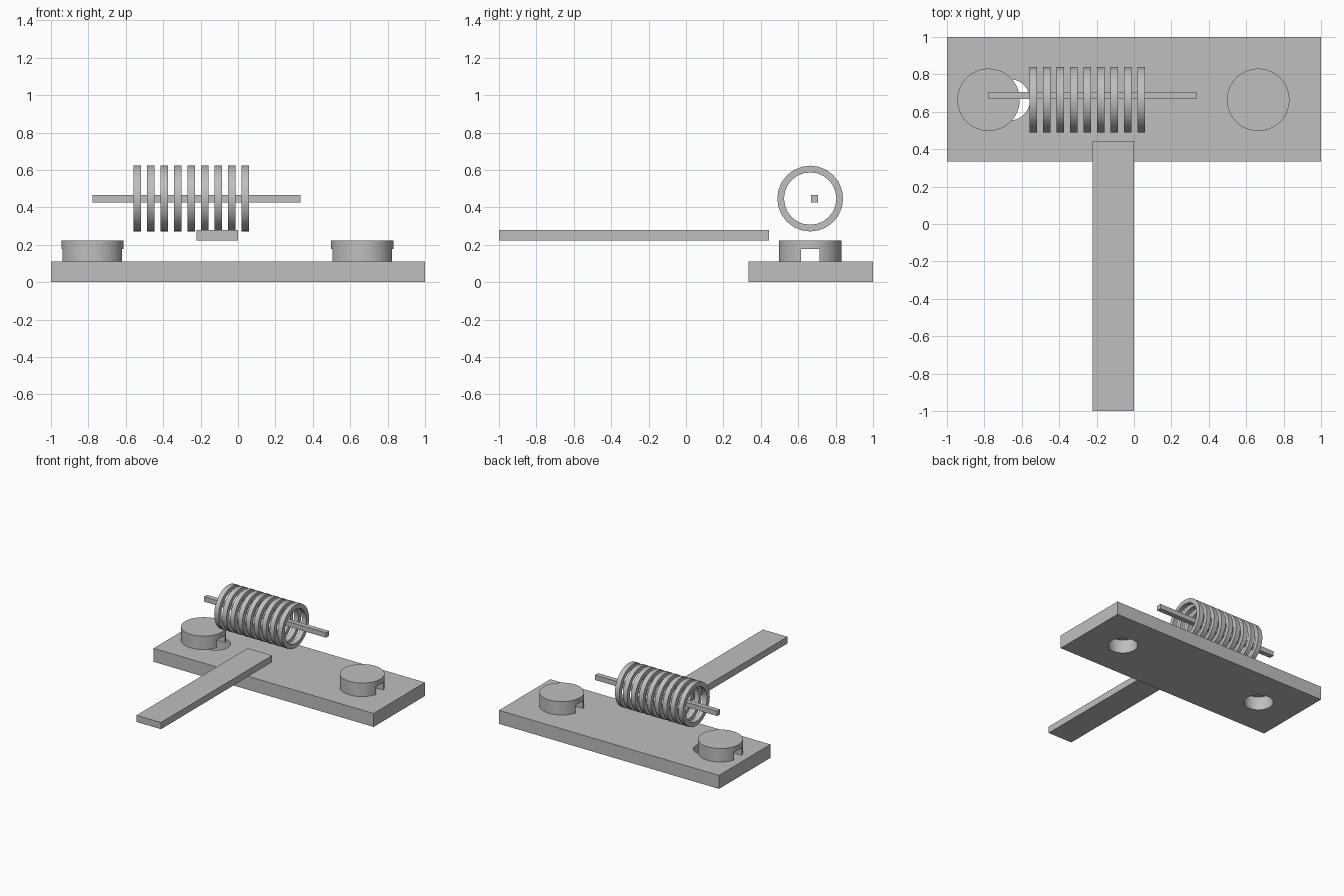
import bpy
import math

if "Cube" in bpy.data.objects:
    bpy.data.objects.remove(bpy.data.objects["Cube"], do_unlink=True)

# Single grey material
grey = bpy.data.materials.new("plain grey")
grey.use_nodes = True
GREY = (0.52, 0.52, 0.52, 1)
grey.diffuse_color = GREY
grey.node_tree.nodes["Principled BSDF"].inputs["Base Color"].default_value = GREY


def finish(name):
    obj = bpy.context.object
    obj.name = obj.data.name = name
    obj.data.materials.append(grey)
    return obj


def box(name, low, high):
    centre = [(a + b) / 2 for a, b in zip(low, high)]
    bpy.ops.mesh.primitive_cube_add(size=1, location=centre)
    bpy.context.object.scale = [b - a for a, b in zip(low, high)]
    bpy.ops.object.transform_apply(location=False, rotation=False, scale=True)
    return finish(name)


def cylinder(name, radius, depth, centre, sides=48, along_x=False):
    turn = (0, math.pi / 2, 0) if along_x else (0, 0, 0)
    bpy.ops.mesh.primitive_cylinder_add(vertices=sides, radius=radius, depth=depth,
                                        location=centre, rotation=turn)
    return finish(name)


def cut(obj, cutter):
    mod = obj.modifiers.new("cut", "BOOLEAN")
    mod.operation = "DIFFERENCE"
    mod.solver = "EXACT"
    mod.object = cutter
    bpy.ops.object.select_all(action="DESELECT")
    obj.select_set(True)
    bpy.context.view_layer.objects.active = obj
    bpy.ops.object.modifier_apply(modifier=mod.name)
    bpy.data.objects.remove(cutter, do_unlink=True)


def smooth(obj):
    bpy.ops.object.select_all(action="DESELECT")
    obj.select_set(True)
    bpy.context.view_layer.objects.active = obj
    bpy.ops.object.shade_smooth_by_angle(angle=math.radians(30))


AXIS_Y = 0.664   # shared centre line of plate, pins and coil
PLATE_TOP = 0.111

# Base plate with two through holes
plate = box("base_plate", (-1, 0.333, 0), (1, 1, PLATE_TOP))
for x in (-0.667, 0.667):
    cut(plate, cylinder("hole_cutter", 0.111, 0.5, (x, AXIS_Y, 0.05)))
smooth(plate)

# Round pins, each with a slot across its underside
for name, x in (("right_pin", -0.778), ("left_pin", 0.664)):
    pin = cylinder(name, 0.167, 0.111, (x, AXIS_Y, PLATE_TOP + 0.0555))
    cut(pin, box("slot_cutter", (x - 0.3, AXIS_Y - 0.05, 0),
                 (x + 0.3, AXIS_Y + 0.05, 0.178)))
    smooth(pin)

# Coil made of separate rings
COIL_Z = 0.447
for i in range(9):
    centre = (-0.538 + i * 0.072, AXIS_Y, COIL_Z)
    ring = cylinder(f"coil_ring_{i + 1}", 0.176, 0.04, centre, 24, True)
    cut(ring, cylinder("bore_cutter", 0.14, 0.2, centre, 24, True))
    smooth(ring)

# Square rod through the coil, and the long flat lever
box("coil_rod", (-0.778, 0.667, 0.427), (0.333, 0.707, 0.467))
box("lever_arm", (-0.222, -1, 0.223), (0, 0.443, 0.278))
